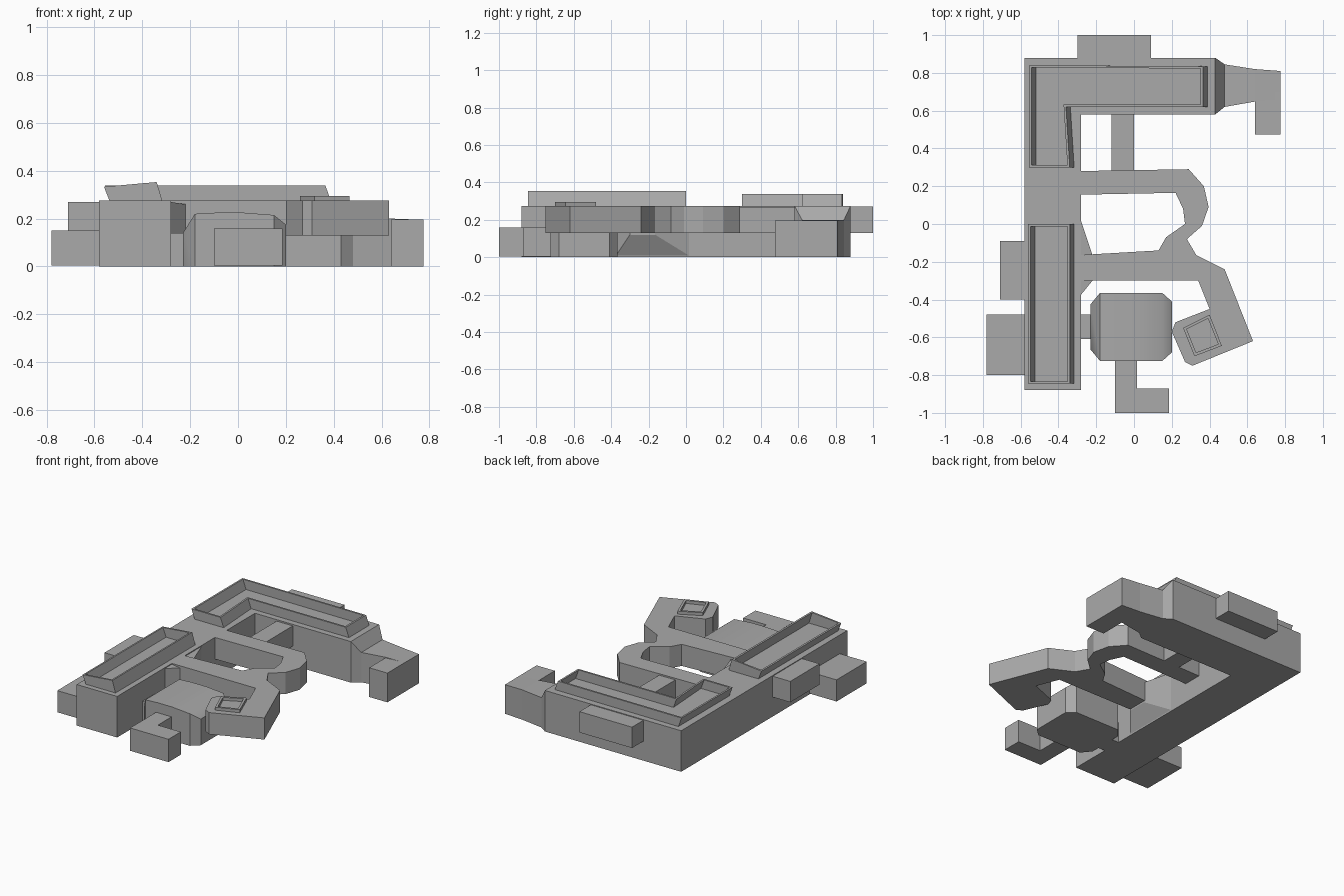
import bpy
import bmesh
import math

if "Cube" in bpy.data.objects:
    bpy.data.objects.remove(bpy.data.objects["Cube"])

grey = bpy.data.materials.new("plain grey")
grey.diffuse_color = (0.4, 0.4, 0.4, 1)
grey.use_nodes = True
grey.node_tree.nodes["Principled BSDF"].inputs["Base Color"].default_value = grey.diffuse_color


def finish(name, bm, smooth=False):
    bmesh.ops.recalc_face_normals(bm, faces=bm.faces)
    mesh = bpy.data.meshes.new(name)
    bm.to_mesh(mesh)
    bm.free()
    mesh.materials.append(grey)
    ob = bpy.data.objects.new(name, mesh)
    bpy.context.collection.objects.link(ob)
    if smooth:
        bpy.ops.object.select_all(action='DESELECT')
        ob.select_set(True)
        bpy.context.view_layer.objects.active = ob
        bpy.ops.object.shade_smooth_by_angle(angle=math.radians(40))
    return ob


def loft(name, rings, caps=True, loop=False, smooth=False):
    """Bridge rings of equal length, with end caps or closed into a loop."""
    bm = bmesh.new()
    vs = [[bm.verts.new(p) for p in r] for r in rings]
    pairs = list(zip(vs, vs[1:])) + ([(vs[-1], vs[0])] if loop else [])
    for a, b in pairs:
        for i in range(len(a)):
            j = (i + 1) % len(a)
            bm.faces.new((a[i], a[j], b[j], b[i]))
    if caps and not loop:
        bm.faces.new(vs[0])
        bm.faces.new(vs[-1])
    return finish(name, bm, smooth)


def prism(name, outline, z0, z1):
    return loft(name, [[(x, y, z) for x, y in outline] for z in (z0, z1)])


def box(name, x0, x1, y0, y1, z0, z1):
    return prism(name, [(x0, y0), (x1, y0), (x1, y1), (x0, y1)], z0, z1)


def inset(outline, d):
    """Move each corner of a counter-clockwise outline inwards by d."""
    out = []
    n = len(outline)
    for i, (x, y) in enumerate(outline):
        px, py = outline[i - 1]
        qx, qy = outline[(i + 1) % n]
        l1, l2 = math.hypot(x - px, y - py), math.hypot(qx - x, qy - y)
        n1 = (-(y - py) / l1, (x - px) / l1)
        n2 = (-(qy - y) / l2, (qx - x) / l2)
        k = d / (1 + n1[0] * n2[0] + n1[1] * n2[1])
        out.append((x + (n1[0] + n2[0]) * k, y + (n1[1] + n2[1]) * k))
    return out


def rim(name, outline, z0, z1, lean=0.0, tilt=0.0, wall=0.012):
    """Open-topped wall around an outline, leaning sideways."""
    inner = inset(outline, wall)
    x_min = min(p[0] for p in outline)
    low = lambda o: [(x, y, z0) for x, y in o]
    top = lambda o: [(x + lean, y, z1 + tilt * (x - x_min)) for x, y in o]
    return loft(name, [low(outline), top(outline), top(inner), low(inner)], loop=True)


def section(x, y0, y1, z0, z1):
    return [(x, y0, z0), (x, y1, z0), (x, y1, z1), (x, y0, z1)]


# L-shaped main body
prism("main_body", [(-0.58, -0.88), (-0.28, -0.88), (-0.28, 0.58), (0.43, 0.58),
                    (0.43, 0.88), (-0.58, 0.88)], 0, 0.275)

# tapered wing and hooked end
loft("wing", [section(0.42, 0.58, 0.88, 0, 0.275), section(0.43, 0.58, 0.88, 0, 0.275),
              section(0.48, 0.62, 0.845, 0, 0.20), section(0.64, 0.648, 0.82, 0, 0.20),
              section(0.775, 0.66, 0.81, 0, 0.195)])
box("wing_hook", 0.64, 0.775, 0.475, 0.70, 0, 0.196)

# side and back blocks
box("back_block", -0.30, 0.09, 0.85, 1.0, 0.13, 0.27)
box("side_block_high", -0.71, -0.56, -0.40, -0.09, 0.13, 0.27)
box("side_block_low", -0.78, -0.56, -0.80, -0.48, 0.005, 0.15)

# leaning parapet walls on the roof
rim("front_parapet", [(-0.535, -0.845), (-0.315, -0.845), (-0.315, 0.0), (-0.535, 0.0)],
    0.27, 0.333, lean=-0.025, tilt=0.09)
rim("back_parapet", [(-0.53, 0.30), (-0.315, 0.30), (-0.335, 0.62), (0.39, 0.62),
                     (0.39, 0.835), (-0.53, 0.84)], 0.27, 0.338, lean=-0.025)

# raised looping walkway
prism("walkway", [(-0.3, 0.28), (0.29, 0.29), (0.37, 0.20), (0.395, 0.09), (0.36, -0.01),
                  (0.28, -0.08), (0.33, -0.165), (0.48, -0.24), (0.63, -0.62),
                  (0.31, -0.75), (0.27, -0.73), (0.20, -0.57), (0.22, -0.52),
                  (0.40, -0.45), (0.34, -0.30), (-0.3, -0.30), (-0.3, -0.165),
                  (0.13, -0.14), (0.17, -0.07), (0.27, 0.0), (0.26, 0.08),
                  (0.22, 0.165), (-0.3, 0.155)], 0.13, 0.275)
box("walkway_link", -0.12, 0.0, 0.25, 0.60, 0.13, 0.265)
rim("walkway_hatch", [(0.26, -0.55), (0.32, -0.70), (0.465, -0.645), (0.40, -0.48)],
    0.27, 0.295, wall=0.015)

# gusset joining the walkway to the body
loft("walkway_gusset", [section(-0.285, -0.38, 0.03, 0.0, 0.27),
                        section(-0.22, -0.30, -0.165, 0.12, 0.26)])

# faceted hall
hall = [(-0.23, 0.14, 0.06), (-0.18, 0.22, 0), (-0.09, 0.225, 0), (0.02, 0.225, 0),
        (0.15, 0.215, 0), (0.20, 0.175, 0.045)]
loft("hall", [section(x, -0.725 + d, -0.365 - d, 0, h) for x, h, d in hall], smooth=True)
box("hall_link", -0.30, -0.22, -0.61, -0.48, 0, 0.14)

# front annex
prism("front_annex", [(-0.10, -1.0), (0.185, -1.0), (0.185, -0.87), (0.015, -0.87),
                      (0.015, -0.70), (-0.10, -0.70)], 0.005, 0.158)
